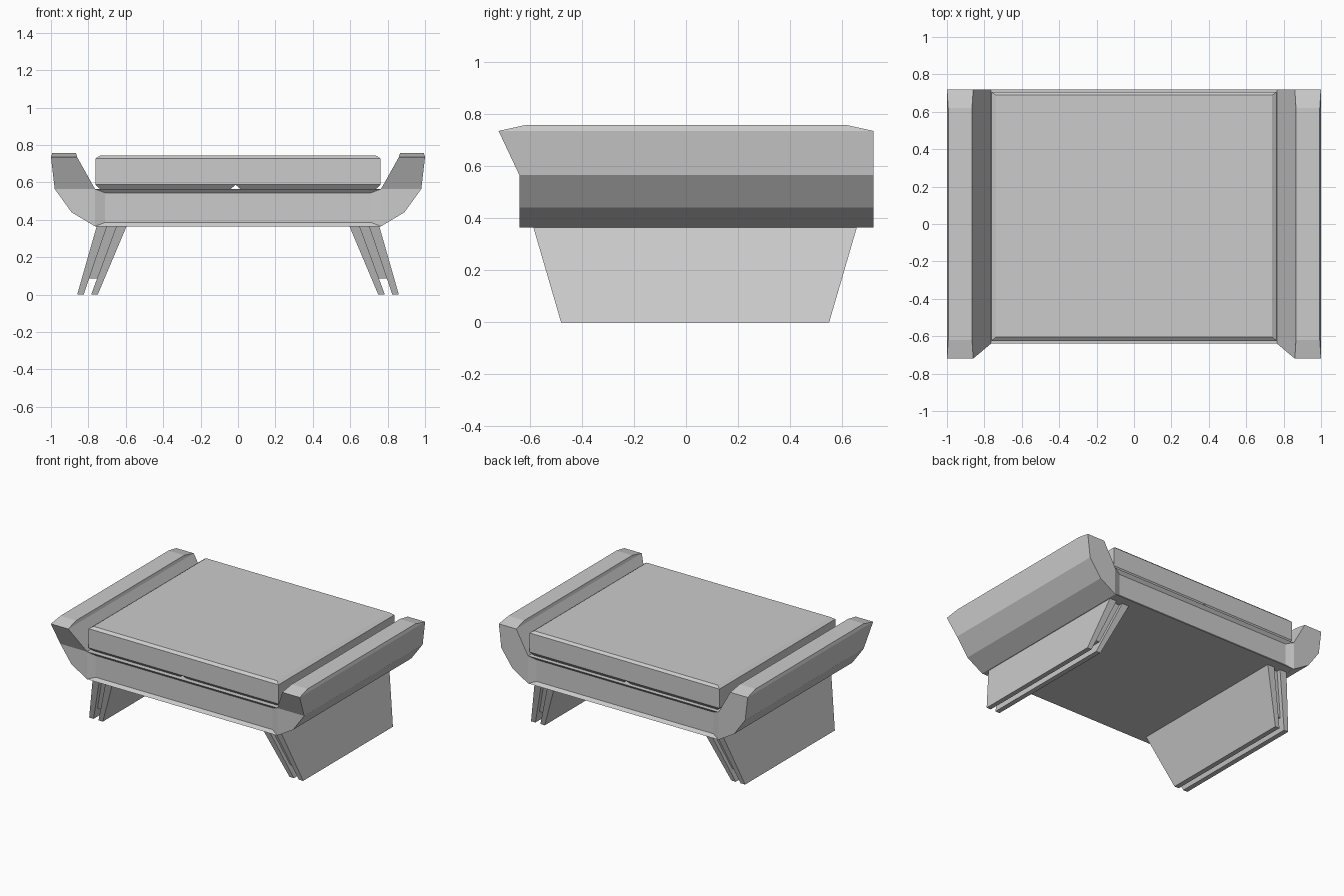
import bpy, bmesh

if "Cube" in bpy.data.objects:
    bpy.data.objects.remove(bpy.data.objects["Cube"])


def make(name, verts, faces, mirror=False):
    me = bpy.data.meshes.new(name)
    me.from_pydata(verts, [], faces)
    bm = bmesh.new()
    bm.from_mesh(me)
    bmesh.ops.recalc_face_normals(bm, faces=bm.faces)
    bm.to_mesh(me)
    bm.free()
    ob = bpy.data.objects.new(name, me)
    bpy.context.collection.objects.link(ob)
    if mirror:
        ob.modifiers.new("mirror", 'MIRROR').use_axis[0] = True
    return ob


def rect(x0, x1, y0, y1, z):
    return [(x0, y0, z), (x1, y0, z), (x1, y1, z), (x0, y1, z)]


def loft(name, rings, mirror=False):
    """Stack of four-cornered rings with capped ends."""
    verts = [v for r in rings for v in r]
    faces = [(3, 2, 1, 0), tuple(len(verts) - 4 + i for i in range(4))]
    for k in range(len(rings) - 1):
        for i in range(4):
            a, b = k * 4 + i, k * 4 + (i + 1) % 4
            faces.append((a, b, b + 4, a + 4))
    return make(name, verts, faces, mirror)


Y0, Y1 = -0.64, 0.72

# seat base with a recessed panel in the front and back
base = loft("seat_base", [rect(-.765, .765, Y0, Y1, .365),
                          rect(-.765, .765, Y0, Y1, .565)])
bm = bmesh.new()
bm.from_mesh(base.data)
ends = [f for f in bm.faces if abs(f.normal.y) > .9]
bmesh.ops.inset_individual(bm, faces=ends, thickness=.03)
for f in ends:
    inward = -.02 if f.calc_center_median().y > 0 else .02
    for v in f.verts:
        v.co.x = .71 if v.co.x > 0 else -.71
        v.co.y += inward
bm.to_mesh(base.data)
bm.free()

# cushion slab with bevelled top, on two tapered lower pads
loft("seat_cushion", [rect(-.763, .763, -.625, .706, .588),
                      rect(-.763, .763, -.625, .706, .727),
                      rect(-.738, .738, -.605, .689, .743)])
for name, a, b in (("left_pad", -.763, -.013), ("right_pad", -.013, .763)):
    loft(name, [rect(a + .025, b - .025, -.605, .689, .565),
                rect(a, b, -.625, .706, .588)])

# armrests: profile (x, z, front y), straight back, raised bevelled top
profile = [(.765, .365, Y0), (.89, .44, Y0), (.98, .565, Y0),
           (1.0, .735, -.72), (.86, .735, -.72), (.765, .565, Y0)]
verts = [(x, y, z) for x, z, y in profile] + [(x, Y1, z) for x, z, _ in profile]
verts += rect(.866, .993, -.62, .62, .757)
faces = [(i, (i + 1) % 6, (i + 1) % 6 + 6, i + 6) for i in range(6) if i != 3]
faces += [(0, 1, 2, 5), (5, 2, 3, 4), (6, 7, 8, 11), (11, 8, 9, 10)]
faces += [(4, 3, 13, 12), (3, 9, 14, 13), (9, 10, 15, 14), (10, 4, 12, 15),
          (12, 13, 14, 15)]
make("armrests", verts, faces, mirror=True)

# splayed legs: two boards with a shorter filler between them
loft("outer_leg_boards", [rect(.825, .86, -.48, .55, 0),
                          rect(.70, .755, -.587, .657, .367)], True)
loft("inner_leg_boards", [rect(.75, .785, -.48, .55, 0),
                          rect(.595, .65, -.587, .657, .367)], True)
loft("leg_fillers", [rect(.75, .80, -.475, .545, .085),
                     rect(.64, .71, -.557, .627, .367)], True)
